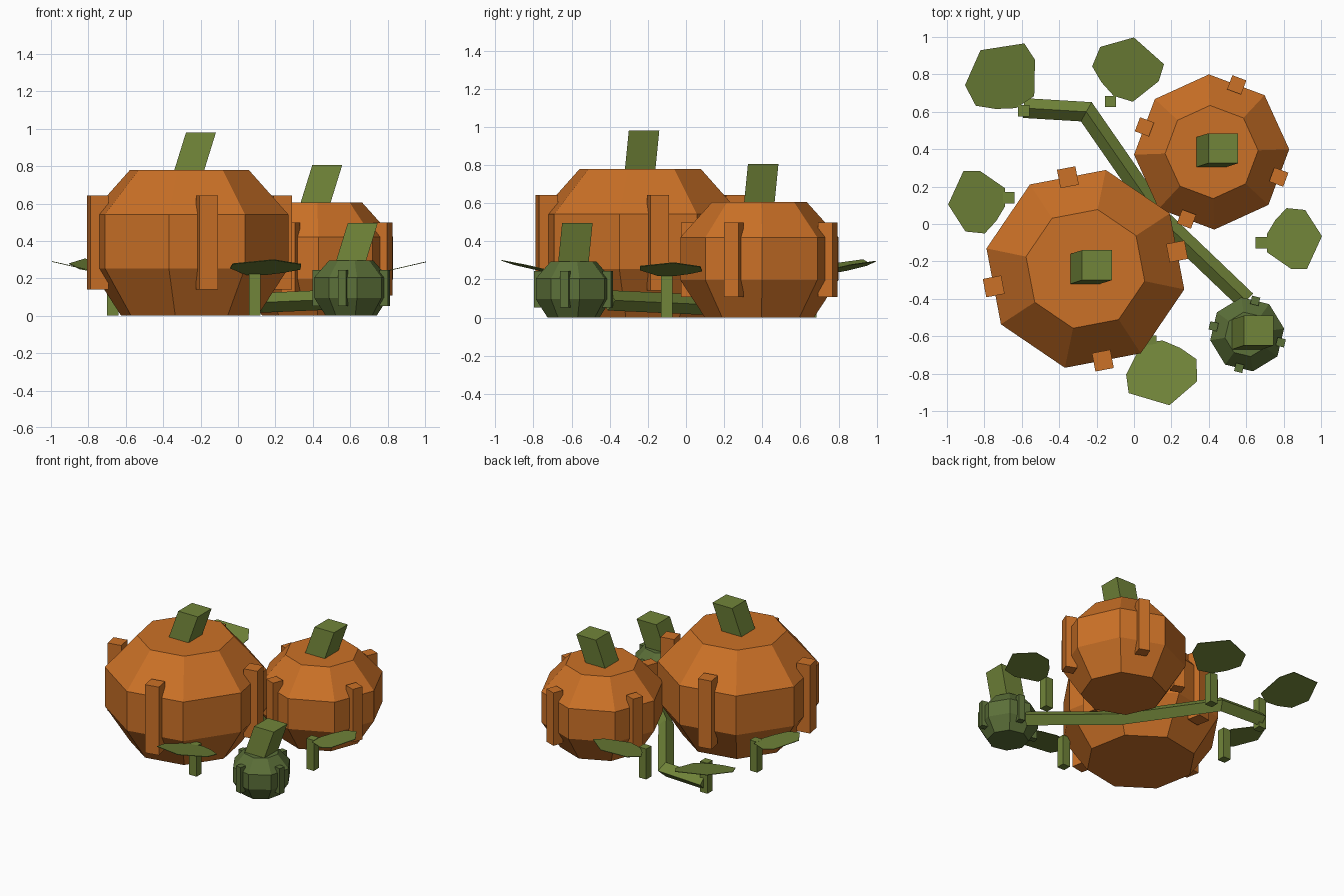
import bpy, bmesh, math
from mathutils import Vector, Matrix

cube = bpy.data.objects.get("Cube")
if cube:
    bpy.data.objects.remove(cube, do_unlink=True)


def material(name, color):
    m = bpy.data.materials.new(name)
    m.diffuse_color = (*color, 1)
    m.use_nodes = True
    m.node_tree.nodes["Principled BSDF"].inputs["Base Color"].default_value = (*color, 1)
    return m


orange = material("pumpkin orange", (0.60, 0.165, 0.02))
green = material("stem green", (0.165, 0.233, 0.041))
dark_green = material("unripe green", (0.105, 0.16, 0.04))


def finish(name, bm, mat):
    bmesh.ops.recalc_face_normals(bm, faces=bm.faces)
    mesh = bpy.data.meshes.new(name)
    bm.to_mesh(mesh)
    bm.free()
    mesh.materials.append(mat)
    obj = bpy.data.objects.new(name, mesh)
    bpy.context.collection.objects.link(obj)
    return obj


def loft(bm, rings):
    """Skin a list of closed point rings and cap both ends."""
    loops = [[bm.verts.new(p) for p in ring] for ring in rings]
    n = len(loops[0])
    for a, b in zip(loops, loops[1:]):
        for i in range(n):
            j = (i + 1) % n
            bm.faces.new((a[i], a[j], b[j], b[i]))
    bm.faces.new(loops[0][::-1])
    bm.faces.new(loops[-1])


def ring(x, y, z, radius, sides, angle):
    step = math.tau / sides
    return [(x + radius * math.cos(angle + i * step),
             y + radius * math.sin(angle + i * step), z) for i in range(sides)]


def square(x, y, z, size, angle=0):
    return ring(x, y, z, size / math.sqrt(2), 4, angle + math.pi / 4)


def pumpkin(name, x, y, radius, height, turn, rib_size, mat):
    # Eight-sided body
    turn = math.radians(turn)
    bm = bmesh.new()
    profile = [(0.69, 0), (1, 0.325), (1, 0.695), (0.6, 1)]
    loft(bm, [ring(x, y, h * height, r * radius, 8, turn) for r, h in profile])
    finish(name + "_body", bm, mat)

    # Upright ribs on every second side
    bm = bmesh.new()
    apothem = radius * math.cos(math.pi / 8)
    for k in range(4):
        a = turn - math.pi / 8 + k * math.pi / 2
        cx, cy = x + apothem * math.cos(a), y + apothem * math.sin(a)
        loft(bm, [square(cx, cy, height * h, rib_size, a) for h in (0.18, 0.825)])
    finish(name + "_ribs", bm, mat)

    # Leaning stem
    bm = bmesh.new()
    loft(bm, [square(x, y, height, 0.16),
              square(x + 0.062, y + 0.02, height + 0.2, 0.16)])
    finish(name + "_stem", bm, green)


pumpkin("large_pumpkin", -0.26, -0.24, 0.54, 0.78, 33.3, 0.1, orange)
pumpkin("medium_pumpkin", 0.415, 0.385, 0.415, 0.605, 2, 0.08, orange)
pumpkin("small_pumpkin", 0.605, -0.59, 0.2, 0.295, 9, 0.045, dark_green)

# Vine: diamond section swept along a bent path
path = [Vector(p) for p in ((-0.59, 0.62, 0.07), (-0.255, 0.6, 0.07),
                            (0.14, 0.03, 0.07), (0.6, -0.41, 0.09))]
rings = []
for i, p in enumerate(path):
    before = (p - path[i - 1]).normalized() if i else None
    after = (path[i + 1] - p).normalized() if i < len(path) - 1 else None
    tangent = ((before or after) + (after or before)).normalized()
    side = tangent.cross(Vector((0, 0, 1))).normalized()
    if before and after:
        side /= tangent.dot(before)
    up = Vector((0, 0, 1))
    rings.append([p + d * 0.053 for d in (side, up, -side, -up)])
bm = bmesh.new()
loft(bm, rings)
finish("vine", bm, green)

# Leaves: one outline, turned and scaled onto each stalk
outline = [(0, -0.05), (0.13, -0.14), (0.215, -0.14), (0.295, 0.035),
           (0.205, 0.175), (0.105, 0.185), (0.045, 0.12), (0, 0.045)]
leaves = [  # name, stalk position, leaf base, heading, scale
    ("front", (0.09, -0.625), (0.1, -0.63), -82, 1.18),
    ("left", (0.68, -0.1), (0.71, -0.1), 0, 1),
    ("right", (-0.67, 0.14), (-0.69, 0.14), 180, 1.03),
    ("back_right", (-0.59, 0.605), (-0.585, 0.65), 123.4, 1.23),
    ("back", (-0.125, 0.655), (-0.06, 0.67), 73, 1.12),
]
for name, stalk, base, heading, scale in leaves:
    bm = bmesh.new()
    loft(bm, [square(*stalk, z, 0.06) for z in (0, 0.225)])
    finish(name + "_leaf_stalk", bm, green)

    bm = bmesh.new()
    spin = Matrix.Rotation(math.radians(heading), 3, "Z") * scale
    rings = [[spin @ Vector((u, v, 0.23 * u)) + Vector((*base, z)) for u, v in outline]
             for z in (0.218, 0.222)]
    loft(bm, rings)
    finish(name + "_leaf", bm, green)
